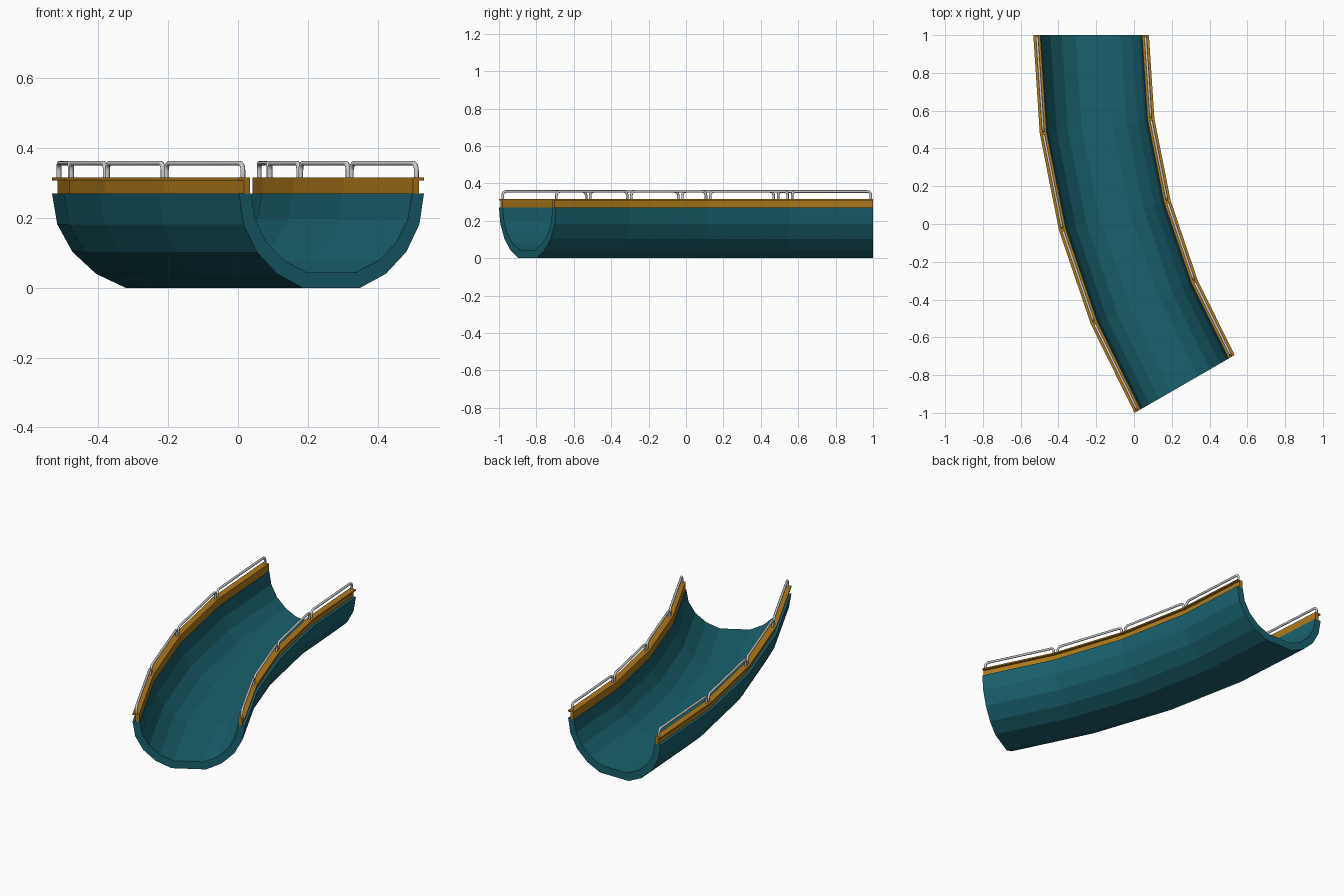
import bpy, bmesh, math

if "Cube" in bpy.data.objects:
    bpy.data.objects.remove(bpy.data.objects["Cube"])

CX, CY = 3.467, 1.0      # centre of the bend
R = 3.694                # radius of the chute's centre line
SEGS, SWEEP = 4, math.radians(30)


def material(name, rgb):
    m = bpy.data.materials.new(name)
    m.diffuse_color = (*rgb, 1)
    m.use_nodes = True
    m.node_tree.nodes["Principled BSDF"].inputs["Base Color"].default_value = m.diffuse_color
    return m


TEAL = material("teal", (0.01, 0.12, 0.155))
ORANGE = material("orange", (0.42, 0.19, 0.01))


def place(offset, station, z):
    """Point on the bend; positive offset is the outer side."""
    a = SWEEP * station / SEGS
    r = R + offset
    return (CX - r * math.cos(a), CY - r * math.sin(a), z)


def sweep(name, profile, mat):
    """Sweep a closed (offset, z) profile along the faceted bend."""
    bm = bmesh.new()
    rings = [[bm.verts.new(place(o, s, z)) for o, z in profile] for s in range(SEGS + 1)]
    n = len(profile)
    for a, b in zip(rings, rings[1:]):
        for i in range(n):
            j = (i + 1) % n
            bm.faces.new((a[i], a[j], b[j], b[i]))
    bm.faces.new(rings[0])
    bm.faces.new(rings[-1])
    bmesh.ops.recalc_face_normals(bm, faces=bm.faces)
    me = bpy.data.meshes.new(name)
    bm.to_mesh(me)
    bm.free()
    me.materials.append(mat)
    ob = bpy.data.objects.new(name, me)
    bpy.context.collection.objects.link(ob)


def half_ellipse(rx, rz, z0=0.27):
    """Lower half of an ellipse with a flat bottom facet, nine-sided."""
    angles = [-90, -72, -54, -36, -18, 18, 36, 54, 72, 90]
    return [(rx * math.sin(math.radians(d)), z0 - rz * math.cos(math.radians(d))) for d in angles]


# trough shell
sweep("chute", half_ellipse(0.306, 0.284) + half_ellipse(0.266, 0.237)[::-1], TEAL)

# L-shaped edge trims: upright band with a thin outward lip
trim = [(0.269, 0.268), (0.290, 0.268), (0.290, 0.308), (0.306, 0.308), (0.306, 0.316), (0.269, 0.316)]
for side, label in ((1, "outer"), (-1, "inner")):
    sweep(label + "_edge_trim", [(side * o, z) for o, z in trim], ORANGE)


def handrail(name, offset, seg):
    """Inverted-U tube with rounded corners along one straight segment."""
    p = place(offset, seg, 0)
    q = place(offset, seg + 1, 0)
    length = math.dist(p, q)
    inset, top, rad = 0.012, 0.357, 0.02
    half = [(inset, 0.31)]
    for k in range(5):
        t = math.radians(22.5 * k)
        half.append((inset + rad * (1 - math.cos(t)), top - rad + rad * math.sin(t)))
    path = half + [(length - d, z) for d, z in reversed(half)]
    cu = bpy.data.curves.new(name, 'CURVE')
    cu.dimensions = '3D'
    cu.bevel_depth = 0.007
    cu.bevel_resolution = 2
    cu.use_fill_caps = True
    sp = cu.splines.new('POLY')
    sp.points.add(len(path) - 1)
    for pt, (d, z) in zip(sp.points, path):
        f = d / length
        pt.co = (p[0] + (q[0] - p[0]) * f, p[1] + (q[1] - p[1]) * f, z, 1)
    ob = bpy.data.objects.new(name, cu)
    bpy.context.collection.objects.link(ob)


# handrails, one per segment on each side
for side, label in ((1, "outer"), (-1, "inner")):
    for s in range(SEGS):
        handrail(f"{label}_handrail_{s + 1}", side * 0.287, s)
